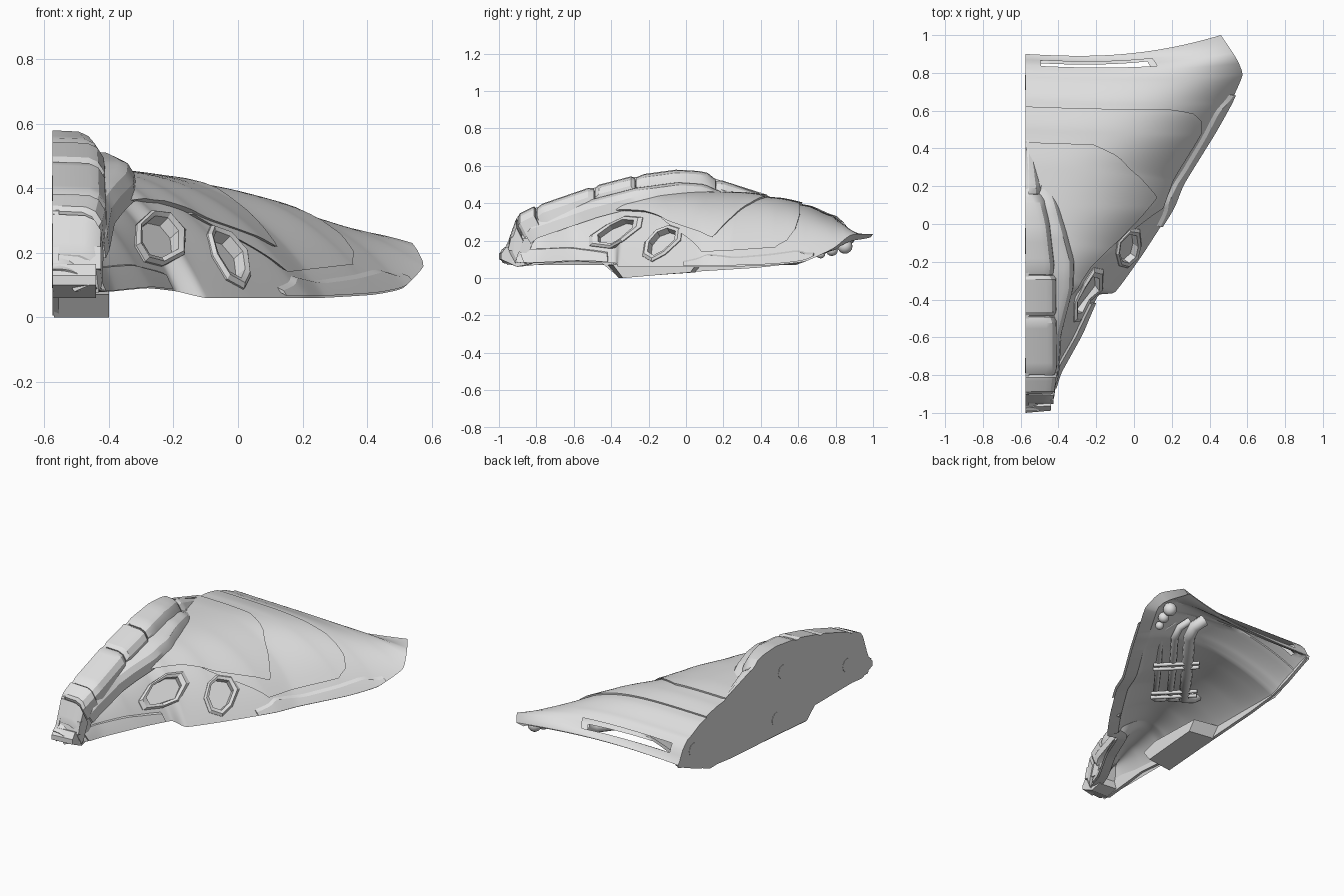
import bpy, bmesh, math
from mathutils import Vector

if "Cube" in bpy.data.objects:
    bpy.data.objects.remove(bpy.data.objects["Cube"])

grey = bpy.data.materials.new("plain_grey")
grey.use_nodes = True
grey.diffuse_color = (0.75, 0.75, 0.75, 1)
grey.node_tree.nodes["Principled BSDF"].inputs["Base Color"].default_value = (0.75, 0.75, 0.75, 1)
WALL = -0.575

# Body sections: inner y, outer x, outer y, crown height, rim height, fullness
ROWS = [(-.99, -.46, -.99, .15, .10, 3), (-.93, -.42, -.87, .20, .08, 3),
        (-.8, -.39, -.78, .28, .08, 2.5), (-.6, -.28, -.58, .38, .09, 2.2),
        (-.4, -.19, -.38, .44, .08, 2.3), (-.3, -.10, -.36, .45, .06, 2.6),
        (-.1, .04, -.17, .445, .06, 3), (.1, .2, .08, .445, .06, 3),
        (.3, .26, .22, .44, .06, 3.3), (.5, .42, .48, .42, .07, 4),
        (.65, .51, .64, .39, .09, 4.5), (.8, .575, .79, .335, .16, 5),
        (.84, .54, .88, .3, .23, 5), (.9, .46, 1, .21, .235, 1)]

# Windows: station, position across, two radii, slant
WINDOWS = {"front_window": (-.365, .77, .13, .085, -.045), "rear_window": (-.085, .865, .07, .075, -.035)}


def section(s):
    """Section values at station s, interpolated smoothly."""
    i = max(k for k in range(len(ROWS) - 1) if k == 0 or ROWS[k][0] <= s)
    a, b = ROWS[i], ROWS[i + 1]
    f = (s - a[0]) / (b[0] - a[0])
    p, q = ROWS[max(i - 1, 0)], ROWS[min(i + 2, len(ROWS) - 1)]
    out = []
    for j in range(6):
        m, n = (b[j] - p[j]) / 4, (q[j] - a[j]) / 4
        h = f * f * (3 - 2 * f)
        out.append(a[j] + (b[j] - a[j]) * h + m * f * (1 - f) ** 2 - n * f * f * (1 - f))
    out[0] = s
    return out


def surf(s, t):
    y, xo, yo, top, rim, full = section(s)
    return Vector((WALL + (xo - WALL) * t, y + (yo - y) * t ** 2.5 - .02 * max(s, 0) * math.sin(math.pi * t),
                   rim + (top - rim) * (1 - t ** full)))


def normal(s, t):
    e = 0.01
    s, t = min(max(s, -.97), .885), min(max(t, .02), .98)
    n = (surf(s, t + e) - surf(s, t - e)).cross(surf(s + e, t) - surf(s - e, t))
    return n.normalized() if n.z > 0 else -n.normalized()


def lerp_table(table, s):
    if s <= table[0][0]:
        return table[0][1]
    for (a, u), (b, v) in zip(table, table[1:]):
        if s <= b:
            return u + (v - u) * (s - a) / (b - a)
    return table[-1][1]


def make(name, verts, faces, angle=30):
    mesh = bpy.data.meshes.new(name)
    mesh.from_pydata([tuple(v) for v in verts], [], faces)
    bm = bmesh.new()
    bm.from_mesh(mesh)
    bmesh.ops.recalc_face_normals(bm, faces=bm.faces)
    bm.to_mesh(mesh)
    bm.free()
    mesh.materials.append(grey)
    ob = bpy.data.objects.new(name, mesh)
    bpy.context.collection.objects.link(ob)
    bpy.ops.object.select_all(action='DESELECT')
    ob.select_set(True)
    bpy.context.view_layer.objects.active = ob
    bpy.ops.object.shade_smooth_by_angle(angle=math.radians(angle))


def loft(name, rings, angle=30):
    """Skin equal closed rings and cap both ends."""
    n, m = len(rings[0]), len(rings)
    verts = [v for r in rings for v in r]
    faces = [(i * n + j, i * n + (j + 1) % n, (i + 1) * n + (j + 1) % n, (i + 1) * n + j)
             for i in range(m - 1) for j in range(n)]
    faces += [tuple(range(n)), tuple(range((m - 1) * n, m * n))]
    make(name, verts, faces, angle)


def opening(s, t, is_outer):
    """True where the body skin is open: the rear slot and the windows."""
    if (.84 if is_outer else .855) < s < .87 and .07 < t < .63:
        return True
    for s0, t0, rs, rt, shear in WINDOWS.values():
        ds = (s - s0) / rs
        if is_outer and math.hypot(ds, (t - t0 - shear * ds) / rt) < 1.1:
            return True
    return False


def slab(name, s0, s1, lo, hi, lift, thick, rows=60, cols=24, body=False):
    """Panel that follows the body surface; the body itself has a shallow hollow below."""
    rings = []
    for i in range(rows + 1):
        s = s0 + (s1 - s0) * i / rows
        a, b = lerp_table(lo, s), lerp_table(hi, s)
        depth = thick * min(1, .1 + (.9 - s) / .12)
        outer, inner = [], []
        for j in range(cols + 1):
            t = a + (b - a) * j / cols
            outer.append(surf(s, t) + normal(s, t) * lift)
            v = surf(s, t * .96) - normal(s, t * .96) * depth
            if body:
                v.z = min(v.z, .07 + .15 * math.sin(math.pi * t * .96) ** .8 + max(0, s - .6) * .4)
            v.z = max(v.z, .05)
            inner.append(v)
        for v in outer + inner:
            v.x = max(v.x, WALL)
        rings.append(outer + inner[::-1])
    n, m = 2 * (cols + 1), len(rings)
    faces = []
    for i in range(m - 1):
        for j in range(n):
            s = s0 + (s1 - s0) * (i + .5) / rows
            t = (j + .5) / cols if j < cols else (n - 1.5 - j) / cols
            if not (body and opening(s, t, j < cols)):
                faces.append((i * n + j, i * n + (j + 1) % n, (i + 1) * n + (j + 1) % n, (i + 1) * n + j))
    for base in (0, (m - 1) * n):
        faces += [(base + j, base + j + 1, base + n - 2 - j, base + n - 1 - j) for j in range(cols)]
    make(name, [v for r in rings for v in r], faces)


# Body shell and layered plates
slab("body_shell", -.99, .9, [(0, 0)], [(0, 1)], 0, .05, 126, 80, body=True)
slab("rear_plate", -.1, .62, [(0, 0)],
     [(-.1, .7), (.1, .93), (.5, .93), (.56, .9), (.6, .83), (.62, .7)], .01, .01)
slab("brow_plate", -.75, .43, [(0, 0)],
     [(-.75, .5), (-.4, .55), (-.2, .62), (-.05, .74), (.05, .8), (.18, .86), (.3, .7), (.38, .55), (.43, .38)],
     .02, .01)
slab("side_fairing", .02, .7, [(0, .99), (.15, .95), (.35, .97), (.6, .96), (.7, .99)], [(0, 1)], .012, .02, 30, 6)
slab("cheek_strip", -.92, -.45, [(-.92, .8), (-.45, .94)], [(0, 1)], .01, .015, 30, 6)

# Framed, recessed windows
for name, (s, t, rs, rt, shear) in WINDOWS.items():
    rings = []
    for scale, height in ((1.35, -.045), (1.35, .006), (1.2, .016), (1, .01), (1, -.03)):
        ring = []
        for i in range(8):
            a = math.tau * (i + .5) / 8
            ds, dt = scale * math.cos(a), scale * math.sin(a)
            at = (s + rs * ds, t + rt * dt + shear * ds)
            ring.append(surf(*at) + normal(*at) * height)
        rings.append(ring)
    loft(name, rings, angle=20)

# Segmented centre ridge and the strip beside it
CREST = [(-.95, .2), (-.9, .34), (-.82, .38), (-.5, .49), (-.27, .55), (-.05, .58), (.1, .57), (.16, .54), (.46, .445)]
WIDTH = [(-.95, -.43), (-.8, -.41), (-.3, -.415), (.0, -.45), (.2, -.5), (.46, -.53)]
STRIP = [(-.9, -.41), (-.6, -.39), (-.35, -.325), (-.2, -.32), (.1, -.4), (.46, -.51)]


def ridge(name, y0, y1, width, drop, depth, count=10):
    rings = []
    for i in range(count + 1):
        y = y0 + (y1 - y0) * i / count
        z, x = lerp_table(CREST, y) - drop, lerp_table(width, y)
        if i in (0, count):
            z, x = z - .012, x - .01
        back = y + depth * .3
        rings.append([(WALL, y, z), (max(x - .05, WALL + .002), y, z - .004), (x - .02, y, z - .018),
                      (x, y, z - .05), (x + .008, back, z - depth), (WALL, back, z - depth)])
    loft(name, rings, angle=25)


joints = [-.95, -.9, -.8, -.49, -.27, .16]
for k, (a, b) in enumerate(zip(joints, joints[1:])):
    ridge(f"ridge_segment_{k + 1}", a + .003, b - .003, WIDTH, 0, .12)
ridge("ridge_tail", .16, .46, WIDTH, .008, .06)
ridge("ridge_side_strip", -.86, .44, STRIP, .065, .1, 40)


# Flat mating wall, jaw and front lip
def extrude_side(name, outline, x0, x1, taper=0):
    cy = sum(p[0] for p in outline) / len(outline)
    loft(name, [[(x0, y, z) for y, z in outline],
                [(x1, cy + (y - cy) * (1 - taper), z) for y, z in outline]])


wall = [(-.99, .11), (-.9, .06), (-.6, .09), (-.45, .08), (-.36, .005), (-.1, .025), (.38, .055), (.6, .08),
        (.72, .12), (.86, .18), (.895, .2), (.84, .28), (.68, .37), (.46, .43), (.16, .53), (.1, .56), (-.05, .57),
        (-.27, .54), (-.5, .48), (-.82, .37), (-.9, .33), (-.95, .2)]
extrude_side("mating_wall", wall, WALL, -.555)
extrude_side("jaw_block", [(-.42, .07), (-.36, 0), (-.1, .02), (.05, .03), (.1, .09), (-.3, .1)], -.57, -.4, .12)
extrude_side("front_lip", [(-1, .1), (-.9, .06), (-.82, .075), (-.84, .14), (-.97, .165), (-1, .13)], WALL, -.44, .15)
extrude_side("chin_block", [(-.96, .15), (-.84, .13), (-.8, .21), (-.94, .22)], WALL, -.425, .1)

# Round pads on the wall
for k, (y, z) in enumerate([(-.12, .4), (-.75, .2), (-.06, .13), (.75, .25)]):
    circle = [(y + .04 * math.cos(math.tau * i / 24), z + .04 * math.sin(math.tau * i / 24)) for i in range(24)]
    extrude_side(f"wall_pad_{k + 1}", circle, WALL - .002, WALL + .01)


# Pipes under the shell, tied with bands
def pipe(name, points, radius):
    curve = bpy.data.curves.new(name, 'CURVE')
    curve.dimensions = '3D'
    curve.bevel_depth, curve.bevel_resolution, curve.use_fill_caps = radius, 3, True
    line = curve.splines.new('POLY')
    line.points.add(len(points) - 1)
    for p, co in zip(line.points, points):
        p.co = (*co, 1)
    curve.materials.append(grey)
    bpy.context.collection.objects.link(bpy.data.objects.new(name, curve))


for k, radius in enumerate((.035, .022, .018)):
    d = .06 * k
    pipe(f"pipe_{k + 1}", [(.14 + d, .8 - d, .23), (.18 + d, .76 - d, .19), (.15 + d, .68 - d, .17),
                           (-.1 + d, .36 - d, .17), (-.28 + d, .12 - d, .17), (-.34 + d, .12 - d, .19),
                           (-.42 + d, .16 - d, .25)], radius)
for k, (x, y) in enumerate([(-.02, .46), (-.05, .42), (-.22, .2), (-.25, .16)]):
    pipe(f"pipe_band_{k + 1}", [(x - .05, y + .05, .15), (x + .14, y - .14, .15)], .011)

# Rounded knobs below the wing tip
for k, (x, y, r) in enumerate([(.44, .85, .04), (.43, .78, .032), (.41, .72, .025)]):
    bpy.ops.mesh.primitive_uv_sphere_add(segments=16, ring_count=8, radius=r, location=(x, y, .17 - .02 * k))
    knob = bpy.context.object
    knob.name = f"tip_knob_{k + 1}"
    knob.data.materials.append(grey)
    bpy.ops.object.shade_smooth()
